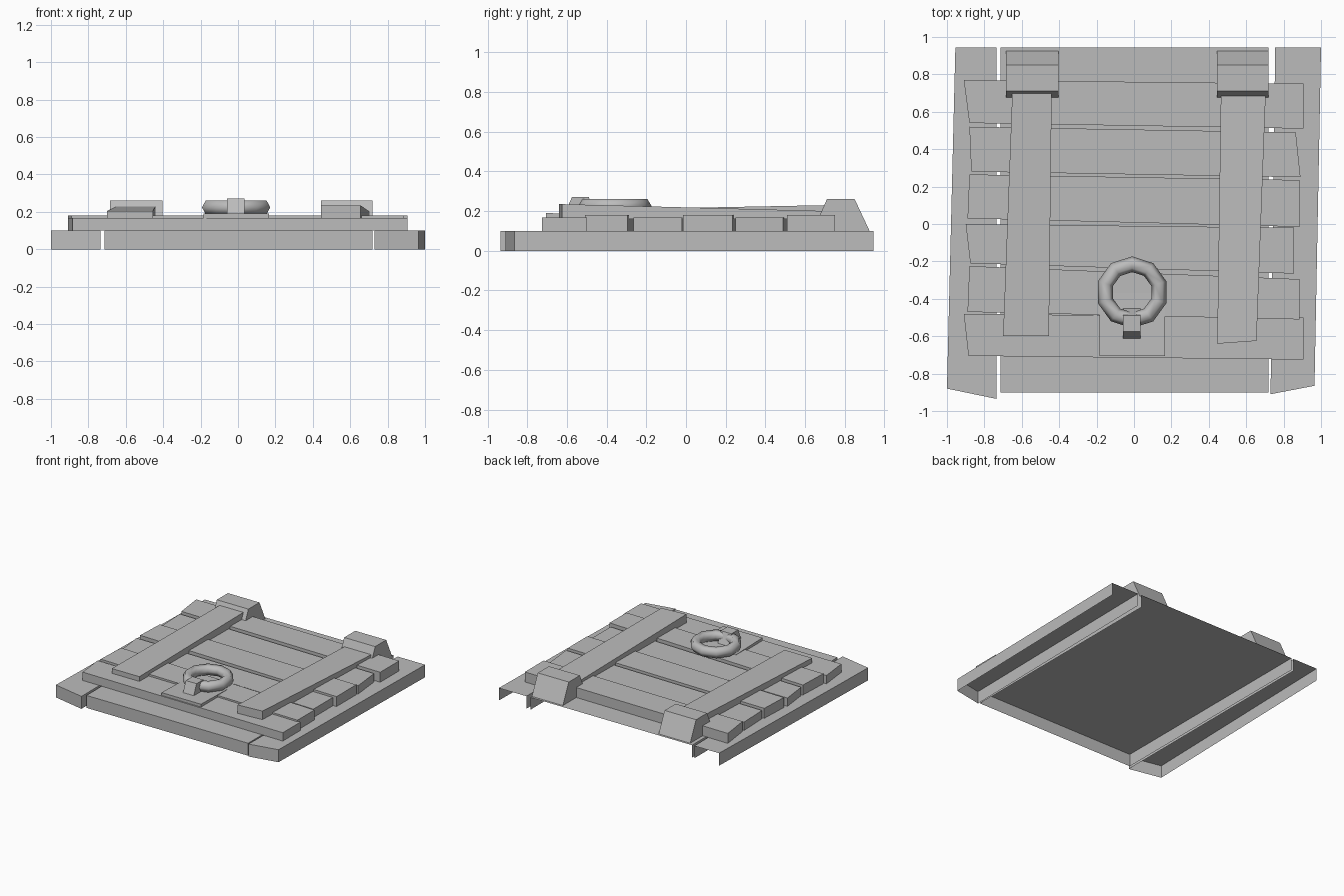
import bpy, bmesh
from math import sin, cos, pi

cube = bpy.data.objects.get("Cube")
if cube:
    bpy.data.objects.remove(cube)

grey = bpy.data.materials.new("weathered_grey")
grey.use_nodes = True
grey.diffuse_color = (0.5, 0.5, 0.5, 1)
grey.node_tree.nodes["Principled BSDF"].inputs["Base Color"].default_value = (0.5, 0.5, 0.5, 1)


def finish(name, bm):
    mesh = bpy.data.meshes.new(name)
    bm.to_mesh(mesh)
    bm.free()
    mesh.materials.append(grey)
    obj = bpy.data.objects.new(name, mesh)
    bpy.context.collection.objects.link(obj)
    return obj


def board(name, outline, low, tops, open_back=False):
    """Board open underneath; outline runs front left, front right, back right, back left."""
    bm = bmesh.new()
    bottom = [bm.verts.new((x, y, low)) for x, y in outline]
    top = [bm.verts.new((x, y, z)) for (x, y), z in zip(outline, tops)]
    bm.faces.new(top)
    for i in range(4):
        if open_back and i == 2:
            continue
        j = (i + 1) % 4
        bm.faces.new((bottom[i], bottom[j], top[j], top[i]))
    return finish(name, bm)


def extruded_profile(name, x0, x1, profile):
    """Side profile in (y, z), extended across x."""
    bm = bmesh.new()
    a = [bm.verts.new((x0, y, z)) for y, z in profile]
    b = [bm.verts.new((x1, y, z)) for y, z in profile]
    bm.faces.new(a)
    bm.faces.new(b[::-1])
    for i in range(len(a)):
        j = (i + 1) % len(a)
        bm.faces.new((a[i], b[i], b[j], a[j]))
    bmesh.ops.recalc_face_normals(bm, faces=bm.faces)
    return finish(name, bm)


# Frame: three shells open below and at the back
FRAME = 0.1
frames = {
    "frame_right": [(-1, -0.88), (-0.735, -0.935), (-0.735, 0.945), (-0.955, 0.945)],
    "frame_middle": [(-0.715, -0.9), (0.72, -0.9), (0.72, 0.945), (-0.715, 0.945)],
    "frame_left": [(0.73, -0.91), (0.965, -0.865), (1, 0.945), (0.755, 0.945)],
}
for name, outline in frames.items():
    board(name, outline, 0, [FRAME] * 4, open_back=True)

# Uneven cross planks
planks = [
    [(-0.885, -0.705), (0.905, -0.725), (0.905, -0.5), (-0.91, -0.48)],
    [(-0.89, -0.47), (0.885, -0.51), (0.885, -0.295), (-0.88, -0.225)],
    [(-0.875, -0.21), (0.855, -0.265), (0.855, -0.02), (-0.9, 0)],
    [(-0.89, 0.03), (0.885, -0.015), (0.885, 0.235), (-0.88, 0.265)],
    [(-0.87, 0.28), (0.89, 0.25), (0.865, 0.49), (-0.88, 0.52)],
    [(-0.88, 0.54), (0.905, 0.51), (0.905, 0.75), (-0.91, 0.77)],
]
for i, outline in enumerate(planks):
    board(f"plank_{i + 1}", outline, FRAME, [0.18 if i % 2 else 0.167] * 4)

# Tapered straps, each sloping the opposite way
board("strap_right", [(-0.7, -0.6), (-0.455, -0.6), (-0.44, 0.72), (-0.65, 0.72)],
      0.16, [0.205, 0.205, 0.23, 0.23])
board("strap_left", [(0.445, -0.64), (0.655, -0.625), (0.705, 0.72), (0.465, 0.72)],
      0.16, [0.235, 0.235, 0.2, 0.2])

# Hinge blocks
hinge = [(0.64, FRAME), (0.71, 0.26), (0.85, 0.26), (0.925, FRAME)]
extruded_profile("hinge_right", -0.685, -0.405, hinge)
extruded_profile("hinge_left", 0.445, 0.72, hinge)

# Handle plate and clasp
board("handle_plate", [(-0.185, -0.705), (0.165, -0.705), (0.165, -0.37), (-0.185, -0.37)],
      0.15, [0.19, 0.19, 0.182, 0.182])
extruded_profile("handle_clasp", -0.06, 0.035,
                 [(-0.615, 0.18), (-0.575, 0.27), (-0.49, 0.27), (-0.45, 0.18)])

# Pull ring
bm = bmesh.new()
SEGMENTS, SIDES, MAJOR, MINOR = 10, 6, 0.15, 0.042
rings = []
for i in range(SEGMENTS):
    a = pi / 2 + 2 * pi * i / SEGMENTS
    loop = []
    for j in range(SIDES):
        b = 2 * pi * j / SIDES
        r = MAJOR + MINOR * cos(b)
        loop.append(bm.verts.new((-0.01 + r * cos(a), -0.365 + r * sin(a), 0.224 + MINOR * sin(b))))
    rings.append(loop)
for i in range(SEGMENTS):
    p, q = rings[i], rings[(i + 1) % SEGMENTS]
    for j in range(SIDES):
        k = (j + 1) % SIDES
        bm.faces.new((p[j], q[j], q[k], p[k])).smooth = True
bmesh.ops.recalc_face_normals(bm, faces=bm.faces)
finish("pull_ring", bm)
